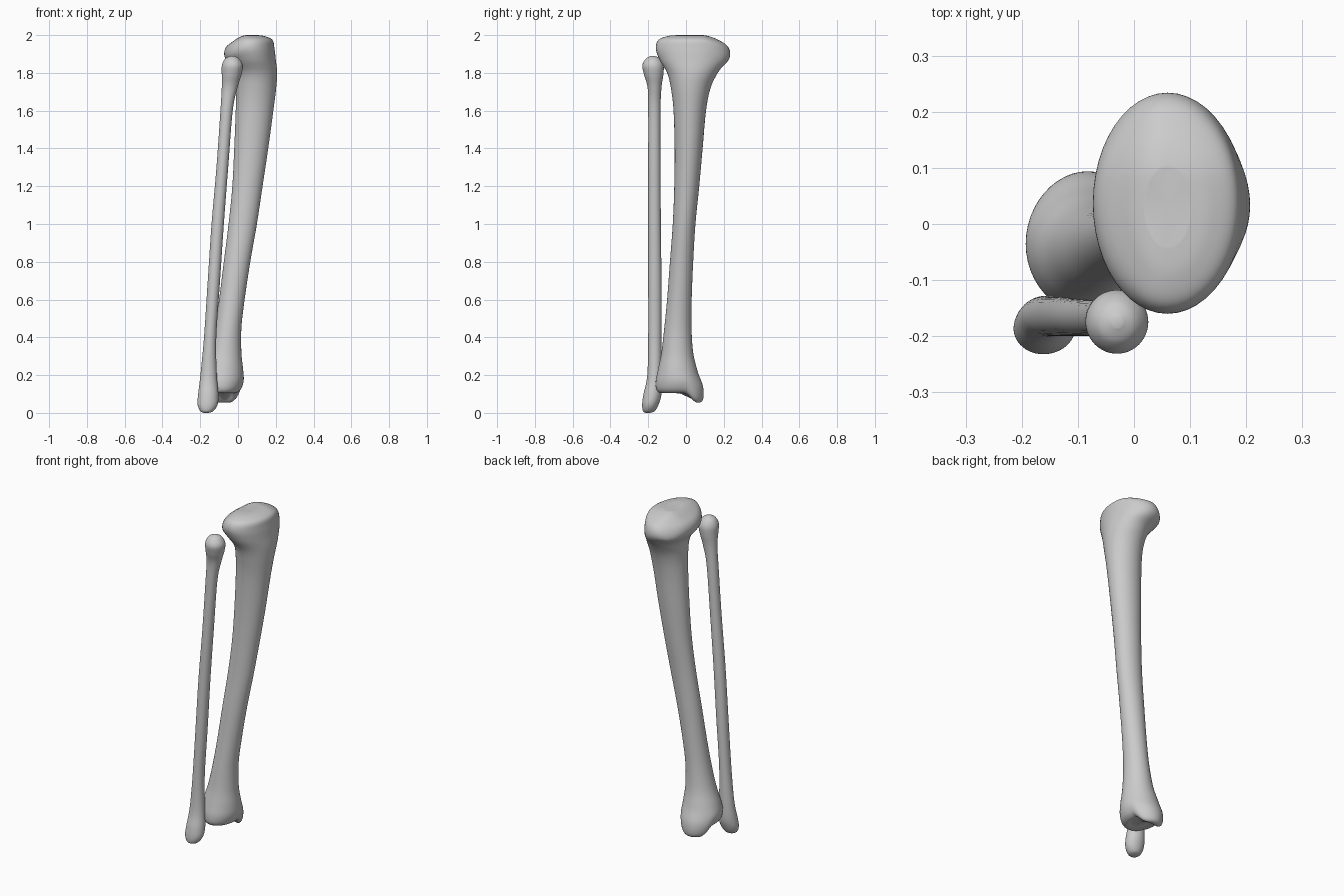
import bpy, bmesh, math
from mathutils import Vector

cube = bpy.data.objects.get("Cube")
if cube:
    bpy.data.objects.remove(cube, do_unlink=True)

SIDES = 48
STEPS = 6

bone_grey = bpy.data.materials.new("bone_grey")
bone_grey.use_nodes = True
colour = (0.6, 0.6, 0.6, 1)
bone_grey.diffuse_color = colour
bone_grey.node_tree.nodes["Principled BSDF"].inputs["Base Color"].default_value = colour


def ease(lo, hi, value):
    t = min(1, max(0, (value - lo) / (hi - lo)))
    return t * t * (3 - 2 * t)


def smooth_rows(rows):
    """Run a smooth curve through the key cross-sections."""
    rows = [Vector(r) for r in rows]
    last = len(rows) - 1
    result = []
    for i in range(last):
        a, b, c, d = (rows[min(last, max(0, i + k))] for k in (-1, 0, 1, 2))
        for s in range(STEPS):
            t = s / STEPS
            result.append(b + ((c - a) * t + (a * 2 - b * 5 + c * 4 - d) * t ** 2
                               + (b * 3 - a - c * 3 + d) * t ** 3) / 2)
    return result + [rows[last]]


def loft_bone(name, rows, shape=lambda p: p, dip=0):
    """Skin oval sections given as height, x range and y range."""
    bm = bmesh.new()
    rings = []
    for z, x0, x1, y0, y1 in smooth_rows(rows):
        ring = []
        for k in range(SIDES):
            a = math.tau * k / SIDES
            p = Vector(((x0 + x1 + (x1 - x0) * math.cos(a)) / 2,
                        (y0 + y1 + (y1 - y0) * math.sin(a)) / 2, z))
            ring.append(bm.verts.new(shape(p)))
        rings.append(ring)
    for low, high in zip(rings, rings[1:]):
        for k in range(SIDES):
            n = (k + 1) % SIDES
            bm.faces.new((low[k], low[n], high[n], high[k]))
    # Close both ends with a fan
    for ring, drop in ((rings[0], 0), (rings[-1], dip)):
        centre = sum((v.co for v in ring), Vector()) / SIDES
        tip = bm.verts.new(centre - Vector((0, 0, drop)))
        for k in range(SIDES):
            bm.faces.new((ring[k], ring[(k + 1) % SIDES], tip))
    bmesh.ops.recalc_face_normals(bm, faces=bm.faces)
    mesh = bpy.data.meshes.new(name)
    bm.to_mesh(mesh)
    bm.free()
    mesh.materials.append(bone_grey)
    mesh.shade_smooth()
    obj = bpy.data.objects.new(name, mesh)
    bpy.context.collection.objects.link(obj)
    return obj


def shin_shape(p):
    # Ankle knob hanging from the lower end
    low = 1 - ease(.1, .26, p.z)
    p.z -= .05 * low * ease(-.01, .06, p.y)
    # Plateau slopes down toward the outer edge
    high = ease(1.8, 1.93, p.z)
    p.z -= .035 * high * (1 - ease(-.07, .05, p.x))
    p.z -= .03 * high * ease(.08, .24, p.y)
    return p


shin_rows = [
    (.11, -.11, -.03, -.09, .04),
    (.105, -.15, -.01, -.135, .075),
    (.125, -.18, .015, -.157, .092),
    (.17, -.193, .03, -.16, .09),
    (.23, -.18, .027, -.148, .06),
    (.32, -.15, .018, -.13, .038),
    (.45, -.122, .018, -.115, .029),
    (.6, -.1, .035, -.1, .03),
    (.8, -.075, .065, -.085, .038),
    (1, -.05, .1, -.07, .05),
    (1.2, -.03, .13, -.062, .07),
    (1.4, -.02, .16, -.06, .088),
    (1.6, -.012, .187, -.066, .106),
    (1.72, -.01, .202, -.08, .13),
    (1.8, -.018, .207, -.1, .168),
    (1.87, -.05, .2, -.14, .215),
    (1.93, -.073, .193, -.16, .234),
    (1.975, -.06, .182, -.145, .215),
    (1.995, -.015, .14, -.095, .16),
    (2, .02, .1, -.04, .1),
]
loft_bone("shin_bone", shin_rows, shin_shape, dip=.012)

calf_rows = [
    (0, -.18, -.155, -.213, -.19),
    (.01, -.2, -.13, -.228, -.165),
    (.045, -.214, -.108, -.232, -.145),
    (.1, -.211, -.104, -.225, -.13),
    (.2, -.199, -.112, -.205, -.128),
    (.4, -.18, -.115, -.2, -.13),
    (.7, -.16, -.095, -.2, -.13),
    (1, -.14, -.075, -.2, -.133),
    (1.3, -.114, -.052, -.2, -.135),
    (1.6, -.093, -.028, -.2, -.135),
    (1.72, -.086, -.003, -.203, -.13),
    (1.79, -.086, .018, -.222, -.12),
    (1.84, -.085, .025, -.231, -.119),
    (1.875, -.068, .006, -.212, -.138),
    (1.89, -.04, -.02, -.185, -.165),
]
loft_bone("calf_bone", calf_rows)
